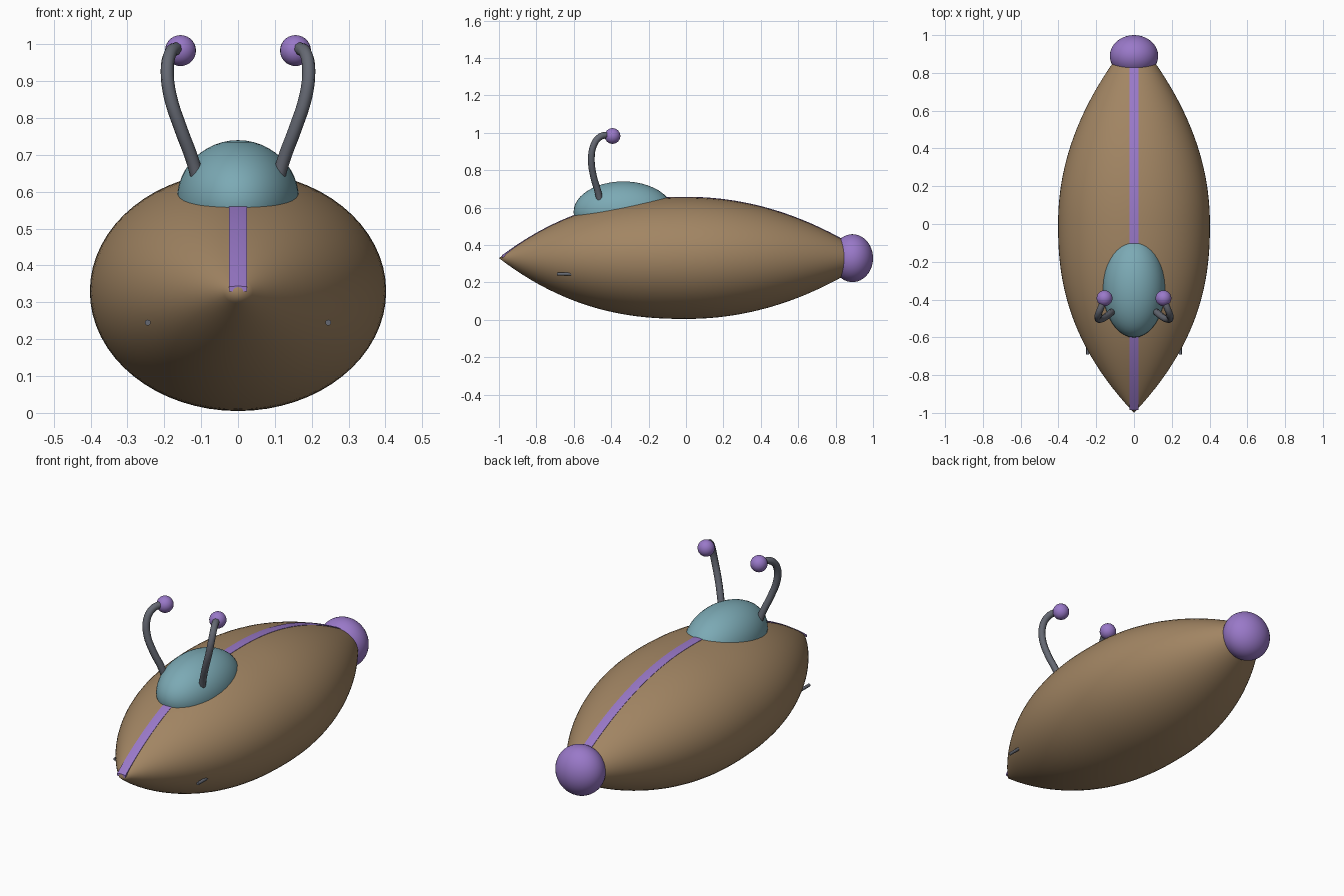
import bpy, bmesh, math
from mathutils import Vector

if "Cube" in bpy.data.objects:
    bpy.data.objects.remove(bpy.data.objects["Cube"])


def material(name, color):
    m = bpy.data.materials.new(name)
    m.diffuse_color = (*color, 1)
    m.use_nodes = True
    m.node_tree.nodes["Principled BSDF"].inputs["Base Color"].default_value = m.diffuse_color
    return m


TAN = material("tan", (0.36, 0.235, 0.125))
TEAL = material("teal", (0.20, 0.40, 0.46))
PURPLE = material("purple", (0.32, 0.19, 0.58))
GREY = material("dark_grey", (0.13, 0.14, 0.17))
CZ = 0.33


def finish(ob, name, mat, angle=50):
    ob.name = name
    ob.data.materials.append(mat)
    bpy.ops.object.select_all(action='DESELECT')
    ob.select_set(True)
    bpy.context.view_layer.objects.active = ob
    bpy.ops.object.shade_smooth_by_angle(angle=math.radians(angle))
    return ob


def from_bmesh(bm, name, mat, angle=50):
    bmesh.ops.recalc_face_normals(bm, faces=bm.faces)
    me = bpy.data.meshes.new(name)
    bm.to_mesh(me)
    bm.free()
    ob = bpy.data.objects.new(name, me)
    bpy.context.collection.objects.link(ob)
    return finish(ob, name, mat, angle)


def ellipsoid(name, mat, loc, scale, seg=40, rings=24):
    bpy.ops.mesh.primitive_uv_sphere_add(segments=seg, ring_count=rings, location=loc)
    ob = bpy.context.object
    ob.scale = scale
    bpy.ops.object.transform_apply(location=False, rotation=False, scale=True)
    return finish(ob, name, mat)


def swell(y):
    # relative hull radius along its length
    return max(0.0, 1 - abs(y) ** (2.35 if y < 0 else 2.05))


# spindle hull with an oval cross-section
bm = bmesh.new()
N, M = 64, 44
rings = []
for i in range(1, M + 1):
    y = -1 + 1.9 * i / M
    f = swell(y)
    rings.append([bm.verts.new((0.402 * f * math.cos(2 * math.pi * j / N), y,
                                CZ + 0.325 * f * math.sin(2 * math.pi * j / N)))
                  for j in range(N)])
tip = bm.verts.new((0, -1, CZ))
for j in range(N):
    bm.faces.new((tip, rings[0][j], rings[0][(j + 1) % N]))
for a, b in zip(rings, rings[1:]):
    for j in range(N):
        k = (j + 1) % N
        bm.faces.new((a[j], b[j], b[k], a[k]))
bm.faces.new(rings[-1])
from_bmesh(bm, "hull", TAN)

# thin stripe following the top of the hull
bm = bmesh.new()
prev = None
for i in range(41):
    y = -0.985 + 1.845 * i / 40
    z = CZ + 0.325 * swell(y)
    w = 0.024
    sec = [bm.verts.new((x, y, z + dz)) for x, dz in
           ((-w, -0.012), (-w, 0.001), (0, 0.003), (w, 0.001), (w, -0.012))]
    if prev:
        for j in range(5):
            k = (j + 1) % 5
            bm.faces.new((prev[j], sec[j], sec[k], prev[k]))
    else:
        bm.faces.new(sec)
    prev = sec
bm.faces.new(prev)
from_bmesh(bm, "top_stripe", PURPLE, 30)

# cockpit dome and tail bulb
ellipsoid("cockpit_dome", TEAL, (0, -0.335, 0.577), (0.166, 0.266, 0.163))
ellipsoid("tail_bulb", PURPLE, (0, 0.89, CZ), (0.128, 0.11, 0.128))

# antennae with ball tips, and small nose barrels
PATH = [(.108, -.458, .63), (.125, -.472, .69), (.155, -.495, .77), (.184, -.506, .86),
        (.192, -.495, .93), (.185, -.468, .972), (.172, -.435, .987), (.158, -.395, .984)]
for side, s in (("right", 1), ("left", -1)):
    cu = bpy.data.curves.new("antenna", 'CURVE')
    cu.dimensions = '3D'
    cu.bevel_depth = 0.018
    cu.bevel_resolution = 2
    cu.resolution_u = 4
    cu.use_fill_caps = True
    sp = cu.splines.new('BEZIER')
    sp.bezier_points.add(len(PATH) - 1)
    for bp, (x, y, z) in zip(sp.bezier_points, PATH):
        bp.co = (s * x, y, z)
        bp.handle_left_type = bp.handle_right_type = 'AUTO'
    ob = bpy.data.objects.new("antenna_" + side, cu)
    bpy.context.collection.objects.link(ob)
    bpy.ops.object.select_all(action='DESELECT')
    ob.select_set(True)
    bpy.context.view_layer.objects.active = ob
    bpy.ops.object.convert(target='MESH')
    finish(bpy.context.object, "antenna_" + side, GREY)
    ellipsoid("antenna_ball_" + side, PURPLE, (s * 0.156, -0.393, 0.983), (0.042,) * 3, 24, 14)

    bpy.ops.mesh.primitive_cylinder_add(vertices=12, radius=0.008, depth=0.1,
                                        location=(s * 0.245, -0.64, 0.245),
                                        rotation=(math.pi / 2, 0, 0))
    finish(bpy.context.object, "nose_barrel_" + side, GREY, 40)
